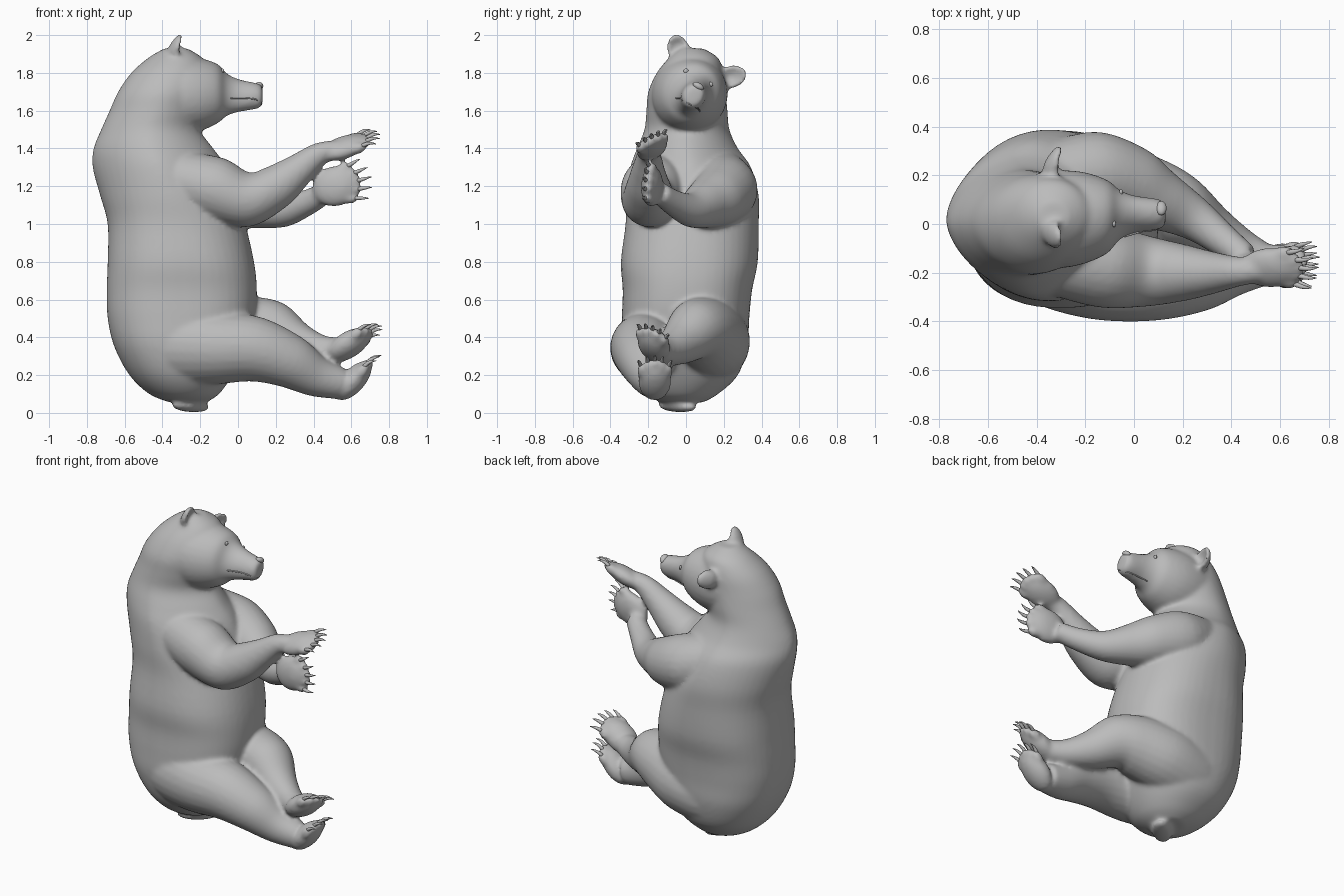
import bpy, bmesh, math
from mathutils import Vector, Matrix
from mathutils.bvhtree import BVHTree

if "Cube" in bpy.data.objects:
    bpy.data.objects.remove(bpy.data.objects["Cube"], do_unlink=True)

GREY = (0.5, 0.5, 0.5, 1)
fur = bpy.data.materials.new("plain_grey")
fur.use_nodes = True
fur.diffuse_color = GREY
shader = next(n for n in fur.node_tree.nodes if n.type == "BSDF_PRINCIPLED")
shader.inputs["Base Color"].default_value = GREY


def finish(name, bm):
    bmesh.ops.recalc_face_normals(bm, faces=bm.faces)
    mesh = bpy.data.meshes.new(name)
    for f in bm.faces:
        f.smooth = True
    bm.to_mesh(mesh)
    bm.free()
    mesh.materials.append(fur)
    ob = bpy.data.objects.new(name, mesh)
    bpy.context.scene.collection.objects.link(ob)
    return ob


def bend(value, power):
    return math.copysign(abs(value) ** power, value)


def loft(bm, rings, steps=5, sides=28):
    """Smooth skin through rings (centre, axis, axis, power); power under 1 is boxier."""
    keys = [Vector((*c, *a, *b, p)) for c, a, b, p in rings]
    keys = [keys[0]] + keys + [keys[-1]]
    path = []
    for i in range(1, len(keys) - 2):
        p0, p1, p2, p3 = keys[i - 1:i + 3]
        for s in range(steps):
            t = s / steps
            path.append(0.5 * (2 * p1 + (p2 - p0) * t + (2 * p0 - 5 * p1 + 4 * p2 - p3) * t ** 2
                               + (3 * p1 - p0 - 3 * p2 + p3) * t ** 3))
    path.append(keys[-1])
    loops = []
    angles = [math.tau * (j + 0.5) / sides for j in range(sides)]
    for k in path:
        c, a, b = Vector(k[0:3]), Vector(k[3:6]), Vector(k[6:9])
        loops.append([bm.verts.new(c + a * bend(math.cos(q), k[9]) + b * bend(math.sin(q), k[9]))
                      for q in angles])
    for lo, hi in zip(loops, loops[1:]):
        for j in range(sides):
            n = (j + 1) % sides
            bm.faces.new((lo[j], lo[n], hi[n], hi[j]))
    bm.faces.new(loops[0][::-1])
    bm.faces.new(loops[-1])


def tube(bm, pts, steps=5, sides=24):
    """Round limb through (x, y, z, radius) points."""
    rings = []
    for i, p in enumerate(pts):
        t = Vector(pts[min(i + 1, len(pts) - 1)][:3]) - Vector(pts[max(i - 1, 0)][:3])
        a = t.cross(Vector((0, 0, 1))).normalized()
        b = a.cross(t).normalized()
        rings.append((Vector(p[:3]), a * p[3], b * p[3], 1))
    loft(bm, rings, steps, sides)


def ball(bm, centre, a, b, c):
    m = Matrix((a, b, c)).transposed().to_4x4()
    m.translation = centre
    return bmesh.ops.create_uvsphere(bm, u_segments=24, v_segments=16, radius=1, matrix=m)["verts"]


body, claws = bmesh.new(), bmesh.new()

# Torso and neck: z, back, front, right side, left side, power
for_torso = [
    (0.055, -0.36, -0.17, -0.12, 0.09, 1), (0.10, -0.47, -0.10, -0.22, 0.17, 0.95),
    (0.20, -0.575, -0.03, -0.30, 0.275, 0.9), (0.35, -0.655, 0.04, -0.34, 0.325, 0.85),
    (0.50, -0.69, 0.09, -0.34, 0.335, 0.82), (0.65, -0.695, 0.10, -0.335, 0.35, 0.82),
    (0.80, -0.69, 0.085, -0.345, 0.38, 0.85), (1.00, -0.69, 0.04, -0.32, 0.385, 0.92),
    (1.15, -0.73, 0.00, -0.315, 0.385, 1.05), (1.30, -0.77, -0.06, -0.295, 0.345, 1.18),
    (1.40, -0.765, -0.13, -0.26, 0.275, 1.18), (1.50, -0.725, -0.20, -0.22, 0.23, 1.12),
    (1.60, -0.68, -0.18, -0.21, 0.22, 1.1), (1.70, -0.635, -0.16, -0.20, 0.21, 1.05),
    (1.80, -0.565, -0.16, -0.155, 0.20, 1), (1.88, -0.475, -0.19, -0.09, 0.17, 1),
    (1.93, -0.39, -0.27, -0.03, 0.09, 1)]
loft(body, [(Vector(((x0 + x1) / 2, (y0 + y1) / 2, z)), Vector(((x1 - x0) / 2, 0, 0)),
             Vector((0, (y1 - y0) / 2, 0)), p) for z, x0, x1, y0, y1, p in for_torso], 4, 48)

# Head, rolled to one side: x, y, z, half width, half height
side, up = Vector((0, 0.87, -0.49)), Vector((0, 0.49, 0.87))
head = [(-0.42, 0.02, 1.69, 0.19, 0.18), (-0.30, 0.02, 1.685, 0.20, 0.205),
        (-0.20, 0.025, 1.685, 0.185, 0.195), (-0.11, 0.03, 1.69, 0.148, 0.162),
        (-0.06, 0.038, 1.685, 0.098, 0.118), (0.00, 0.04, 1.68, 0.072, 0.093),
        (0.08, 0.04, 1.678, 0.064, 0.075), (0.115, 0.04, 1.678, 0.055, 0.066),
        (0.13, 0.04, 1.68, 0.038, 0.048)]
loft(body, [(Vector((x, y, z)), side * w, up * h, 1) for x, y, z, w, h in head])

# Arms, right then left
tube(body, [(-0.35, -0.13, 1.24, 0.155), (-0.12, -0.175, 1.185, 0.17), (0.06, -0.195, 1.13, 0.145),
            (0.20, -0.20, 1.195, 0.118), (0.32, -0.20, 1.285, 0.088), (0.43, -0.195, 1.37, 0.062),
            (0.52, -0.19, 1.395, 0.05)])
tube(body, [(-0.35, 0.18, 1.24, 0.155), (-0.16, 0.205, 1.18, 0.175), (-0.01, 0.165, 1.135, 0.155),
            (0.11, 0.095, 1.10, 0.125), (0.25, 0.02, 1.075, 0.09), (0.37, -0.07, 1.115, 0.068),
            (0.46, -0.14, 1.165, 0.058)])

# Legs, right then left
tube(body, [(-0.42, -0.09, 0.37, 0.21), (-0.27, -0.15, 0.355, 0.215), (-0.10, -0.205, 0.345, 0.195),
            (0.10, -0.225, 0.335, 0.172), (0.28, -0.215, 0.27, 0.142), (0.42, -0.185, 0.19, 0.108),
            (0.54, -0.167, 0.155, 0.085)])
tube(body, [(-0.42, 0.08, 0.37, 0.21), (-0.27, 0.12, 0.36, 0.21), (-0.10, 0.135, 0.39, 0.20),
            (0.07, 0.09, 0.435, 0.182), (0.19, 0.045, 0.435, 0.155), (0.32, -0.035, 0.365, 0.112),
            (0.45, -0.105, 0.33, 0.08), (0.55, -0.155, 0.335, 0.065)])


def paw(centre, forward, across, claw_dir, length, width, thick):
    """Flattened pad with five toes and five curved claws."""
    c, f = Vector(centre), Vector(forward).normalized()
    s = Vector(across)
    s = (s - f * s.dot(f)).normalized()
    n = f.cross(s)
    n = n if n.z > 0 else -n
    d = Vector(claw_dir).normalized()
    ball(body, c, f * length, s * width, n * thick)
    for i in range(-2, 3):
        reach = length * (0.82 - 0.07 * i * i)
        toe = c + f * reach + s * (width * 0.4 * i)
        ball(body, toe, f * 0.045, s * 0.024, n * 0.03)
        way = (d + s * 0.14 * i).normalized()
        root = toe + f * 0.02 + n * 0.008
        tips = [(0, 0, 0.012), (0.033, 0.009, 0.010), (0.06, 0.008, 0.006), (0.078, 0.0, 0.0015)]
        tube(claws, [(*(root + way * a + n * b), r) for a, b, r in tips], 2, 8)


paw((0.56, -0.18, 1.405), (0.92, 0.03, 0.32), (0, 0.87, 0.45), (0.95, 0, 0.25), 0.13, 0.088, 0.052)
paw((0.515, -0.18, 1.20), (0.93, -0.15, 0.22), (-0.2, 0.1, 0.95), (0.9, -0.1, 0.25), 0.125, 0.108, 0.055)
paw((0.61, -0.165, 0.17), (0.65, 0, 0.72), (0, 1, 0), (0.9, 0, 0.45), 0.13, 0.088, 0.062)
paw((0.585, -0.17, 0.36), (0.8, -0.1, 0.52), (0, 0.88, -0.45), (0.92, 0, 0.3), 0.13, 0.09, 0.065)

# Tail, a flat tongue lying diagonally under the rump
ball(body, Vector((-0.25, -0.045, 0.034)), Vector((0.092, 0.092, -0.006)),
     Vector((0.042, -0.042, 0)), Vector((0, 0, 0.03)))

# Ears, cupped toward the front and thinner at the tip
front = Vector((1, 0, 0))
for pos, out in ((Vector((-0.325, -0.04, 1.925)), Vector((0, -0.3, 0.95))),
                 (Vector((-0.325, 0.243, 1.78)), Vector((0, 0.96, 0.25)))):
    out.normalize()
    for v in ball(body, pos, out * 0.083, front.cross(out) * 0.06, front * 0.048):
        rel = v.co - pos
        tip = rel.dot(out) / 0.083
        v.co.x = pos.x + min(rel.x, 0.045 - rel.x) * (1 - 0.35 * tip) + 0.02 * max(0, tip)

# Blend all body parts into one skin
skin = finish("body", body)
mod = skin.modifiers.new("blend", "REMESH")
mod.mode, mod.voxel_size, mod.use_smooth_shade = "VOXEL", 0.0125, True
mod = skin.modifiers.new("soften", "SMOOTH")
mod.factor, mod.iterations = 0.5, 9
finish("claws", claws)

# Nose
bm = bmesh.new()
ball(bm, Vector((0.112, 0.065, 1.73)), Vector((0.022, 0, 0)), side * 0.032, up * 0.018)
finish("nose", bm)

# Eyes and mouth line sit on the blended skin
bpy.context.view_layer.update()
tree = BVHTree.FromObject(skin, bpy.context.evaluated_depsgraph_get())
bm = bmesh.new()
for y, z in ((0.0, 1.81), (0.13, 1.74)):
    hit = tree.ray_cast(Vector((1, y, z)), Vector((-1, 0, 0)))[0]
    if hit:
        ball(bm, hit, Vector((0.008, 0, 0)), Vector((0, 0.013, 0)), Vector((0, 0, 0.013)))
finish("eyes", bm)

bm = bmesh.new()
lips = []
for x, s in ((-0.03, -1), (0.04, -1), (0.10, -0.8), (0.16, 0), (0.10, 0.8), (0.04, 1), (-0.03, 1)):
    guess = Vector((x, 0.025, 1.652)) - up * 0.035 + side * 0.09 * s
    lips.append((*tree.find_nearest(guess)[0], 0.004))
tube(bm, lips, 4, 8)
finish("mouth_line", bm)
